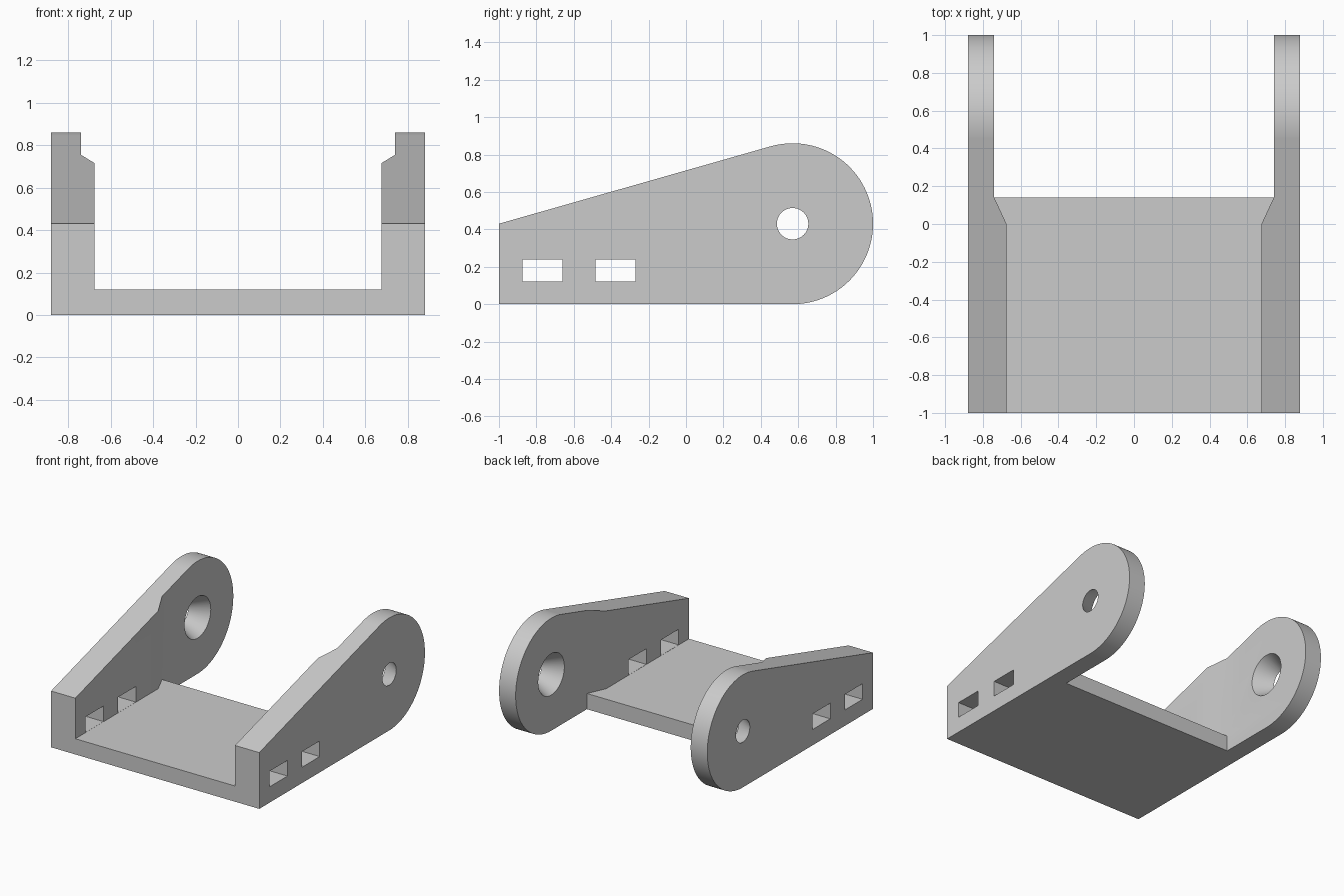
import bpy, bmesh, math

default = bpy.data.objects.get("Cube")
if default:
    bpy.data.objects.remove(default)

HALF_W, ARM_IN, WALL_IN = 0.88, 0.74, 0.675   # x of outer face, thin arm, thick wall
FLOOR, BACK = 0.12, 0.14                      # floor height, rear edge of floor
PIVOT_Y, R = 0.57, 0.43                       # centre and radius of rounded arm end

grey = bpy.data.materials.new("plain_grey")
grey.use_nodes = True
grey.diffuse_color = (0.6, 0.6, 0.6, 1)
grey.node_tree.nodes["Principled BSDF"].inputs["Base Color"].default_value = (0.6, 0.6, 0.6, 1)


def new_object(name, bm):
    bmesh.ops.recalc_face_normals(bm, faces=bm.faces)
    mesh = bpy.data.meshes.new(name)
    bm.to_mesh(mesh)
    bm.free()
    mesh.materials.append(grey)
    obj = bpy.data.objects.new(name, mesh)
    bpy.context.collection.objects.link(obj)
    return obj


def prism(name, points, offset):
    """Extrude a closed 3D outline along an offset."""
    bm = bmesh.new()
    face = bm.faces.new([bm.verts.new(p) for p in points])
    ext = bmesh.ops.extrude_face_region(bm, geom=[face])
    verts = [g for g in ext["geom"] if isinstance(g, bmesh.types.BMVert)]
    bmesh.ops.translate(bm, vec=offset, verts=verts)
    return new_object(name, bm)


def box(name, x0, x1, y0, y1, z0, z1):
    return prism(name, [(x0, y0, z0), (x1, y0, z0), (x1, y1, z0), (x0, y1, z0)], (0, 0, z1 - z0))


# Side outline: flat base, rounded arm end, sloping top tangent to the round
top_angle = math.pi - math.acos(R / (PIVOT_Y + 1))
outline = [(-1, 0)]
STEPS = 64
for i in range(STEPS + 1):
    a = -math.pi / 2 + (top_angle + math.pi / 2) * i / STEPS
    outline.append((PIVOT_Y + R * math.cos(a), R + R * math.sin(a)))
outline.append((-1, R))
bracket = prism("bracket", [(-HALF_W, y, z) for y, z in outline], (2 * HALF_W, 0, 0))

# Channel between the walls, flaring to the thin arms
half = [(WALL_IN, -1.1), (WALL_IN, 0), (ARM_IN, BACK), (ARM_IN, 1.1)]
plan = half + [(-x, y) for x, y in reversed(half)]
cutters = [prism("channel_cutter", [(x, y, FLOOR) for x, y in plan], (0, 0, 1))]

# Open space behind the floor
cutters.append(box("rear_cutter", -ARM_IN, ARM_IN, BACK, 1.1, -0.1, 1.12))

for side in (-1, 1):
    # Strap slots through the walls
    for y0, y1 in ((-0.875, -0.66), (-0.485, -0.27)):
        x0, x1 = sorted((side * 0.6, side * 1.0))
        cutters.append(box("slot_cutter", x0, x1, y0, y1, FLOOR + 0.001, 0.24))
    # Tapered pivot hole, wide on the inside
    wide, narrow, extra = 0.158, 0.084, 0.02
    slope = (wide - narrow) / (HALF_W - ARM_IN)
    bm = bmesh.new()
    rings = []
    for x, r in ((ARM_IN - extra, wide + slope * extra), (HALF_W + extra, narrow - slope * extra)):
        rings.append([bm.verts.new((side * x, PIVOT_Y + r * math.cos(t), R + r * math.sin(t)))
                      for t in (2 * math.pi * k / 48 for k in range(48))])
    for k in range(48):
        n = (k + 1) % 48
        bm.faces.new((rings[0][k], rings[0][n], rings[1][n], rings[1][k]))
    for ring in rings:
        bm.faces.new(ring)
    cutters.append(new_object("pivot_hole_cutter", bm))

# Apply the cuts and remove the cutters
bpy.context.view_layer.objects.active = bracket
bracket.select_set(True)
for cutter in cutters:
    mod = bracket.modifiers.new("cut", "BOOLEAN")
    mod.operation, mod.solver, mod.object = "DIFFERENCE", "EXACT", cutter
    bpy.ops.object.modifier_apply(modifier=mod.name)
    bpy.data.objects.remove(cutter)

# Smooth rounds, keep corners sharp and large faces flat
bpy.ops.object.shade_smooth_by_angle(angle=math.radians(30))
weighted = bracket.modifiers.new("flat_faces", "WEIGHTED_NORMAL")
weighted.keep_sharp = True
